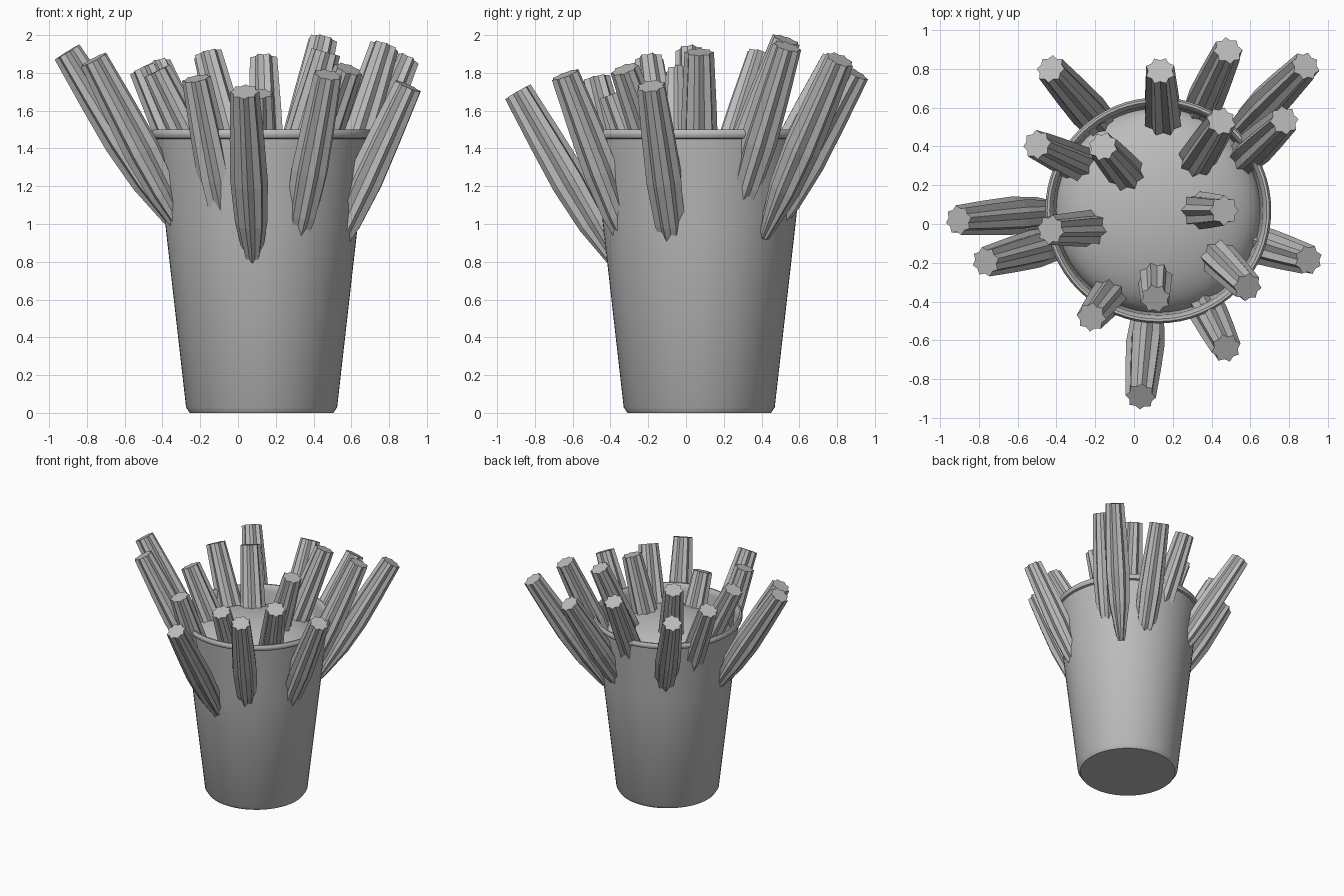
import bpy, bmesh, math
from mathutils import Vector

if "Cube" in bpy.data.objects:
    bpy.data.objects.remove(bpy.data.objects["Cube"])

CX, CY = 0.125, 0.07   # cup axis

grey = bpy.data.materials.new("plain grey")
grey.diffuse_color = (0.5, 0.5, 0.5, 1)
grey.use_nodes = True
grey.node_tree.nodes["Principled BSDF"].inputs["Base Color"].default_value = grey.diffuse_color


def finish(bm, name, smooth):
    bmesh.ops.recalc_face_normals(bm, faces=bm.faces)
    me = bpy.data.meshes.new(name)
    bm.to_mesh(me)
    bm.free()
    ob = bpy.data.objects.new(name, me)
    bpy.context.collection.objects.link(ob)
    me.materials.append(grey)
    if smooth:
        bpy.ops.object.select_all(action='DESELECT')
        ob.select_set(True)
        bpy.context.view_layer.objects.active = ob
        bpy.ops.object.shade_smooth_by_angle(angle=math.radians(35))
    return ob


def lathe(name, profile, steps=64):
    bm = bmesh.new()
    vs = [bm.verts.new((CX + r, CY, z)) for r, z in profile]
    es = [bm.edges.new(p) for p in zip(vs, vs[1:])]
    bmesh.ops.spin(bm, geom=vs + es, cent=(CX, CY, 0), axis=(0, 0, 1),
                   angle=math.tau, steps=steps)
    bmesh.ops.remove_doubles(bm, verts=bm.verts, dist=1e-4)
    return finish(bm, name, True)


# Tapered cup with a rolled lip and thin inner wall
lathe("cup", [(0, 0), (0.38, 0), (0.40, 0.03), (0.51, 1.0), (0.558, 1.45),
              (0.575, 1.455), (0.583, 1.47), (0.583, 1.485), (0.573, 1.5),
              (0.56, 1.5), (0.55, 1.49), (0.54, 1.45), (0.52, 1.2),
              (0.0, 1.15)])

# Domed filling inside the cup
lathe("filling_dome", [(0.53 * math.cos(a), 1.26 + 0.225 * math.sin(a))
                       for a in [i * math.pi / 24 for i in range(13)]])

# Ridged sticks: centre of the end cap, then sideways drift per unit going down
STICKS = [
    (-.43, .80, 1.84, .42, -.47), (.135, .79, 1.87, .03, -.50),
    (.485, .895, 1.80, -.25, -.55), (.885, .815, 1.87, -.43, -.43),
    (.775, .535, 1.94, -.32, -.30), (.45, .53, 1.975, -.23, -.36),
    (-.50, .41, 1.82, .44, -.20), (-.16, .40, 1.90, .26, -.30),
    (-.905, .02, 1.91, .62, .05), (-.43, -.03, 1.81, .50, .02),
    (-.765, -.195, 1.87, .53, .14), (-.22, -.48, 1.77, .20, .25),
    (.11, -.385, 1.69, .00, .38), (.035, -.89, 1.70, .05, .58),
    (.475, -.64, 1.79, -.19, .38), (.585, -.325, 1.82, -.36, .36),
    (.90, -.185, 1.73, -.46, .14), (.465, .07, 1.91, -.28, .0),
]
SECTIONS = [(0, .078), (.3, .092), (.55, .1), (.8, .086), (1.0, .05), (1.1, .03)]
POINTS = 8


def stick(name, x, y, z, dx, dy, turn):
    d = Vector((dx, dy, -1)).normalized()
    u = d.cross(Vector((0, 1, 0))).normalized()
    v = d.cross(u)
    bm = bmesh.new()
    rings = []
    for t, r in SECTIONS:
        c = Vector((x, y, z)) + d * t
        ring = []
        for i in range(POINTS * 2):
            a = i * math.pi / POINTS + turn
            rr = r * (0.79 if i % 2 else 1.0)
            ring.append(bm.verts.new(c + (u * math.cos(a) + v * math.sin(a)) * rr))
        rings.append(ring)
    n = POINTS * 2
    for p, q in zip(rings, rings[1:]):
        for i in range(n):
            j = (i + 1) % n
            bm.faces.new((p[i], p[j], q[j], q[i]))
    bm.faces.new(rings[0])
    bm.faces.new(rings[-1])
    finish(bm, name, False)


for k, s in enumerate(STICKS):
    stick(f"ridged_stick_{k + 1}", *s, k * 0.37)
